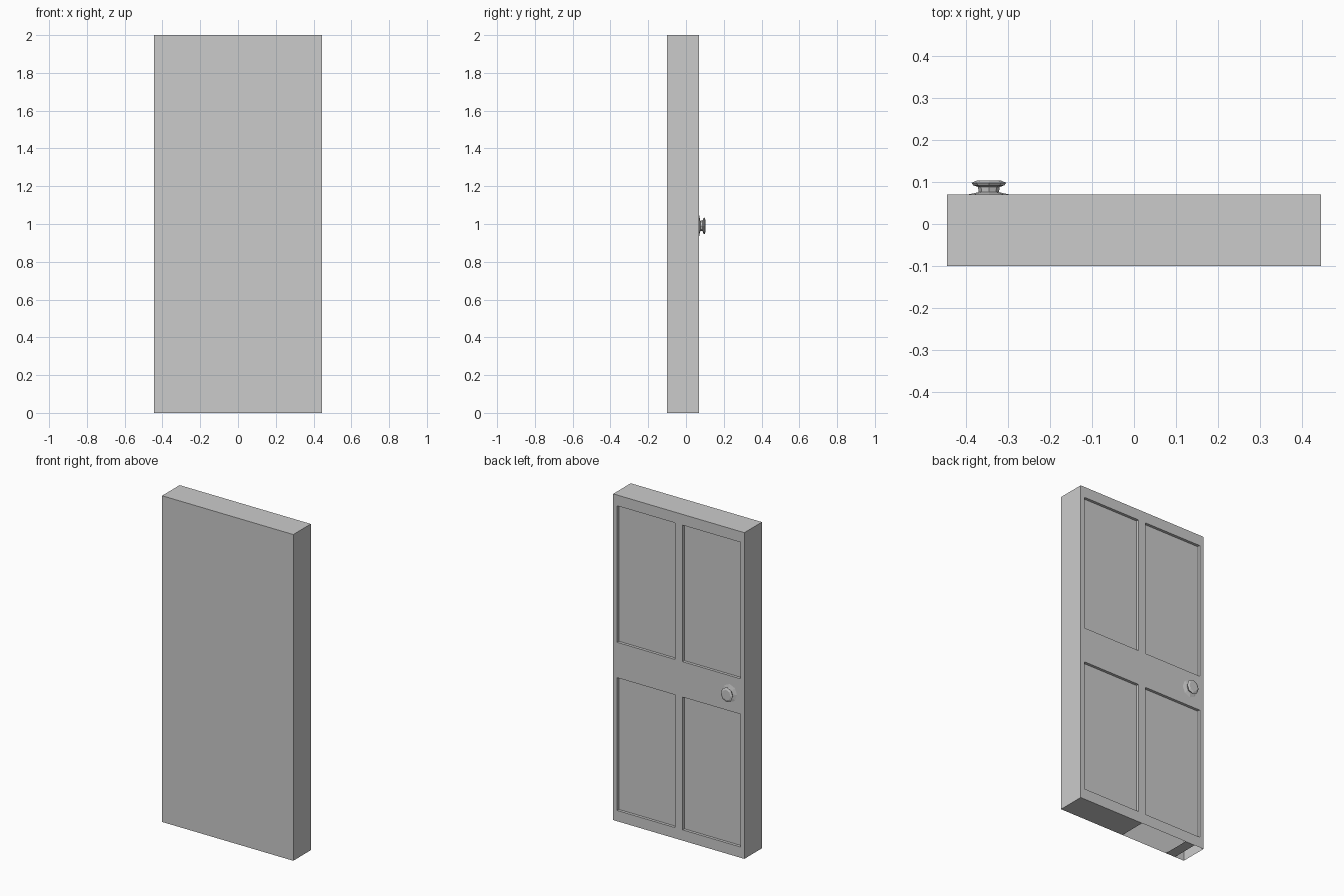
import bpy, bmesh, math
from mathutils import Vector, Matrix

if "Cube" in bpy.data.objects:
    bpy.data.objects.remove(bpy.data.objects["Cube"])

W, H = 0.445, 2.0            # half width, height
FRONT, BACK = -0.10, 0.07    # door thickness in y
DEPTH = 0.017                # panel recess


def finish(bm, name):
    me = bpy.data.meshes.new(name)
    bm.to_mesh(me)
    bm.free()
    ob = bpy.data.objects.new(name, me)
    bpy.context.collection.objects.link(ob)
    return ob


def quad(bm, corners, normal):
    f = bm.faces.new([bm.verts.new(c) for c in corners])
    f.normal_update()
    if f.normal.dot(Vector(normal)) < 0:
        f.normal_flip()


def y_quad(bm, x0, x1, z0, z1, y, n):
    quad(bm, [(x0, y, z0), (x1, y, z0), (x1, y, z1), (x0, y, z1)], (0, n, 0))


def x_quad(bm, x, y0, y1, z0, z1, n):
    quad(bm, [(x, y0, z0), (x, y1, z0), (x, y1, z1), (x, y0, z1)], (n, 0, 0))


def z_quad(bm, x0, x1, y0, y1, z, n):
    quad(bm, [(x0, y0, z), (x1, y0, z), (x1, y1, z), (x0, y1, z)], (0, 0, n))


bm = bmesh.new()

# Panelled back face: odd cells of the grid are recessed panels
xs = [-W, -0.418, -0.026, 0.026, 0.418, W]
zs = [0, 0.066, 0.88, 1.097, 1.934, H]
floor = BACK - DEPTH
for i in range(5):
    for j in range(5):
        x0, x1, z0, z1 = xs[i], xs[i + 1], zs[j], zs[j + 1]
        if i % 2 and j % 2:
            y_quad(bm, x0, x1, z0, z1, floor, 1)
            x_quad(bm, x0, floor, BACK, z0, z1, 1)
            x_quad(bm, x1, floor, BACK, z0, z1, -1)
            z_quad(bm, x0, x1, floor, BACK, z0, 1)
            z_quad(bm, x0, x1, floor, BACK, z1, -1)
        else:
            y_quad(bm, x0, x1, z0, z1, BACK, 1)

# Plain front, sides and top
y_quad(bm, -W, W, 0, H, FRONT, -1)
for s in (-1, 1):
    x_quad(bm, s * W, FRONT, BACK, 0, H, s)
z_quad(bm, -W, W, FRONT, BACK, H, 1)

# Underside is only partly closed
for x0, x1 in ((0, W), (-0.38, -0.315)):
    z_quad(bm, x0, x1, FRONT, BACK, 0, -1)

bmesh.ops.remove_doubles(bm, verts=bm.verts, dist=1e-5)
finish(bm, "door_slab")

# Low-poly door knob: shallow rose, neck and flared head
SIDES = 8
profile = [(0.055, 0.069), (0.031, 0.074), (0.024, 0.076), (0.026, 0.088),
           (0.037, 0.092), (0.041, 0.098), (0.029, 0.103)]
bm = bmesh.new()
rings = []
for r, y in profile:
    rings.append([bm.verts.new((r * math.cos(2 * math.pi * k / SIDES), y,
                                r * 1.1 * math.sin(2 * math.pi * k / SIDES)))
                  for k in range(SIDES)])
for a, b in zip(rings, rings[1:]):
    for k in range(SIDES):
        n = (k + 1) % SIDES
        bm.faces.new((a[k], b[k], b[n], a[n]))
bm.faces.new(rings[0])
bm.faces.new(rings[-1])
bmesh.ops.recalc_face_normals(bm, faces=bm.faces)
bmesh.ops.translate(bm, verts=bm.verts, vec=(-0.345, 0, 0.99))
finish(bm, "door_knob")
